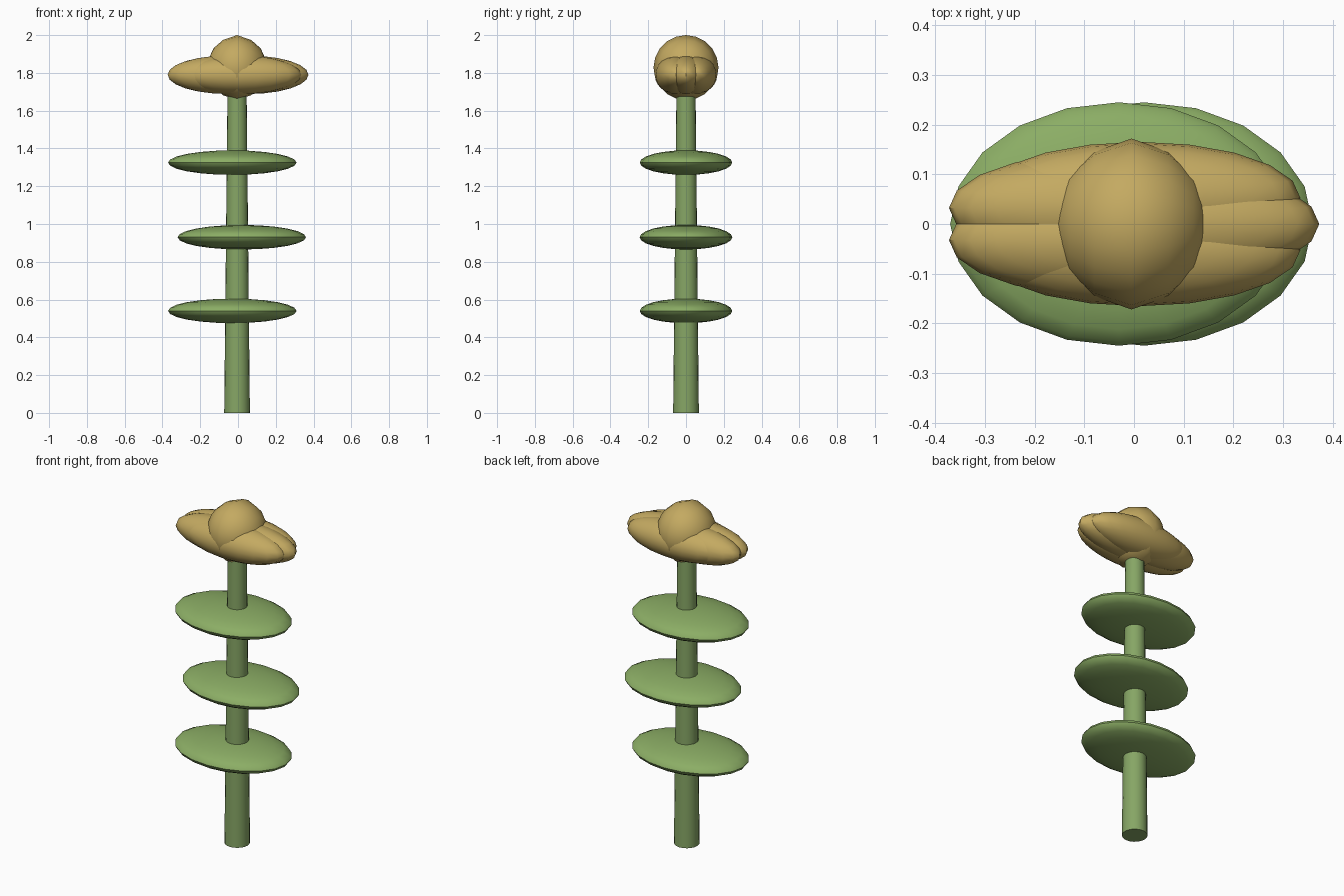
import bpy, math

if "Cube" in bpy.data.objects:
    bpy.data.objects.remove(bpy.data.objects["Cube"])

CX = -0.005  # small shift that centres the five-petal head


def material(name, rgb):
    m = bpy.data.materials.new(name)
    m.diffuse_color = (*rgb, 1)
    m.use_nodes = True
    m.node_tree.nodes["Principled BSDF"].inputs["Base Color"].default_value = m.diffuse_color
    return m


STEM = material("stem_green", (0.24, 0.38, 0.13))
LEAF = material("leaf_green", (0.26, 0.42, 0.13))
GOLD = material("gold", (0.55, 0.40, 0.12))


def finish(name, mat):
    ob = bpy.context.object
    ob.name = name
    ob.data.materials.append(mat)
    bpy.ops.object.transform_apply(location=False, rotation=True, scale=True)
    bpy.ops.object.shade_smooth_by_angle(angle=math.radians(45))
    return ob


def ellipsoid(name, loc, radii, mat, seg=20, rings=12):
    bpy.ops.mesh.primitive_uv_sphere_add(segments=seg, ring_count=rings, radius=1, location=loc)
    bpy.context.object.scale = radii
    return finish(name, mat)


# tapered stem
bpy.ops.mesh.primitive_cone_add(vertices=20, radius1=0.068, radius2=0.05, depth=1.76,
                                location=(CX, 0, 0.88))
finish("stem", STEM)

# flat leaves, alternating slightly left and right
for i, z in enumerate((0.54, 0.93, 1.325)):
    side = 1 if i % 2 else -1
    ellipsoid(f"leaf_{i + 1}", (CX + side * 0.025, 0, z), (0.34, 0.245, 0.065), LEAF)

# five overlapping petals, all long in x, set on a small ring
for i in range(5):
    a = i * math.tau / 5
    ellipsoid(f"petal_{i + 1}", (CX + 0.055 * math.cos(a), 0.055 * math.sin(a), 1.79),
              (0.323, 0.113, 0.102), GOLD)

# flower centre: slightly narrowed ball turned about the x axis
half = [(0.157, 0.0), (0.153, 0.04), (0.125, 0.102), (0.075, 0.146), (0.0, 0.172)]
profile = half + [(-x, r) for x, r in reversed(half[:-1])]
N = 20
verts, faces = [], []
for x, r in profile:
    for k in range(N):
        t = k * math.tau / N
        verts.append((x, r * math.cos(t), r * math.sin(t)))
for j in range(len(profile) - 1):
    for k in range(N):
        n = (k + 1) % N
        faces.append((j * N + k, (j + 1) * N + k, (j + 1) * N + n, j * N + n))
mesh = bpy.data.meshes.new("flower_centre")
mesh.from_pydata(verts, [], faces)
ob = bpy.data.objects.new("flower_centre", mesh)
bpy.context.collection.objects.link(ob)
ob.location = (CX, 0, 1.828)
bpy.ops.object.select_all(action='DESELECT')
ob.select_set(True)
bpy.context.view_layer.objects.active = ob
bpy.ops.object.mode_set(mode='EDIT')
bpy.ops.mesh.select_all(action='SELECT')
bpy.ops.mesh.remove_doubles(threshold=0.0005)
bpy.ops.mesh.normals_make_consistent(inside=False)
bpy.ops.object.mode_set(mode='OBJECT')
finish("flower_centre", GOLD)
